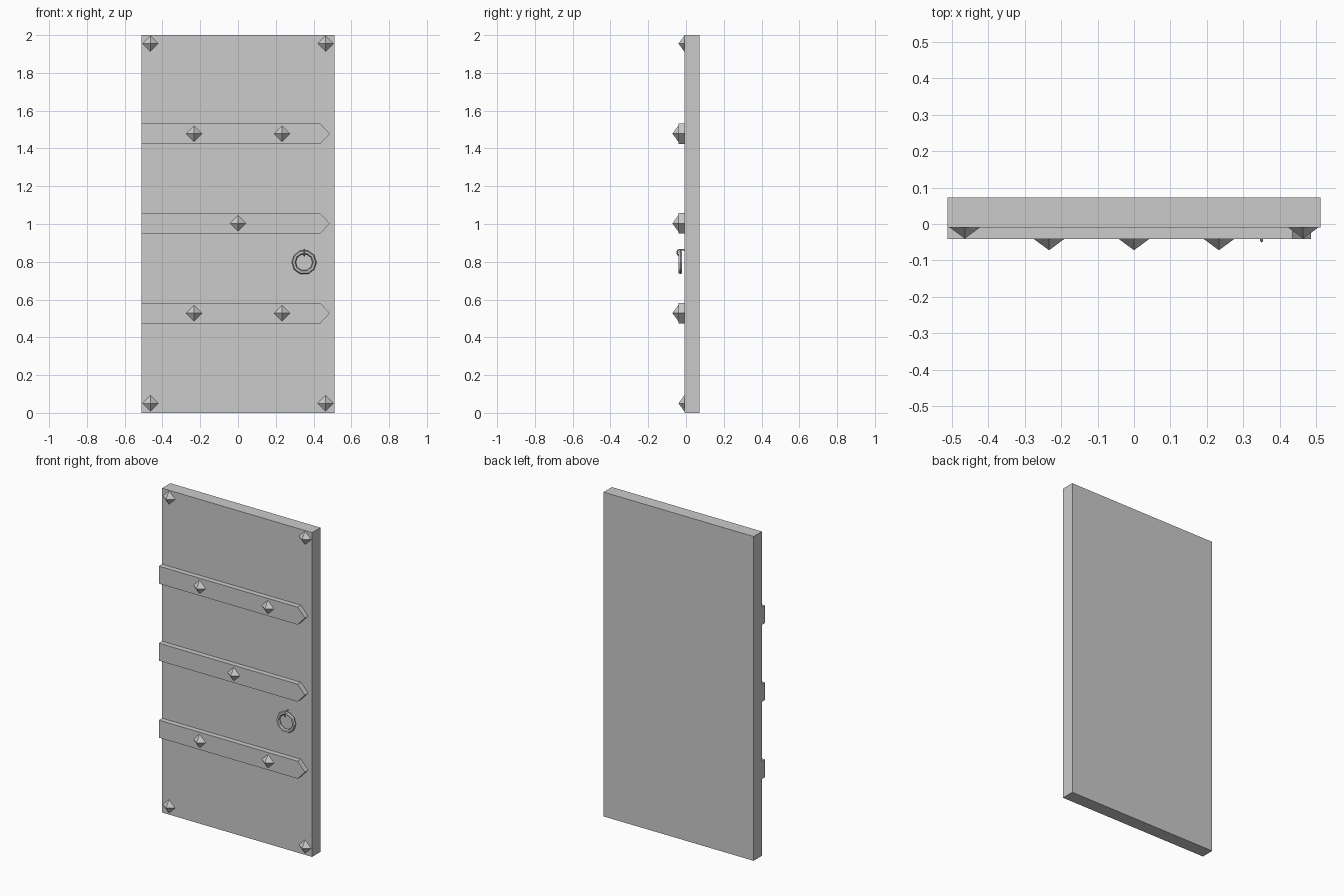
import bpy, bmesh
from math import pi
from mathutils import Vector

if "Cube" in bpy.data.objects:
    bpy.data.objects.remove(bpy.data.objects["Cube"])

FACE = -0.009      # front of the door slab
STRAP = -0.041     # front of the straps


def finish(name, bm):
    bmesh.ops.recalc_face_normals(bm, faces=bm.faces)
    me = bpy.data.meshes.new(name)
    bm.to_mesh(me)
    bm.free()
    ob = bpy.data.objects.new(name, me)
    bpy.context.collection.objects.link(ob)
    return ob


def plate(name, outline, y0, y1):
    """Extrude an x-z outline from y0 to y1."""
    bm = bmesh.new()
    f = bm.faces.new([bm.verts.new((x, y0, z)) for x, z in outline])
    ext = bmesh.ops.extrude_face_region(bm, geom=[f])
    bmesh.ops.translate(bm, vec=(0, y1 - y0, 0),
                        verts=[v for v in ext["geom"] if isinstance(v, bmesh.types.BMVert)])
    return finish(name, bm)


def stud(x, y, z):
    """Four-sided pyramid nail head pointing forward."""
    bpy.ops.mesh.primitive_cone_add(vertices=4, radius1=0.042, radius2=0, depth=0.031,
                                    location=(x, y - 0.0155, z), rotation=(pi / 2, 0, 0))
    bpy.context.object.name = "stud"


# Door slab
plate("door_slab", [(-0.512, 0), (0.512, 0), (0.512, 2), (-0.512, 2)], FACE, 0.072)

# Pointed iron straps with studs
for z, xs in ((1.478, (-0.233, 0.233)), (1.003, (0,)), (0.528, (-0.233, 0.233))):
    h = 0.054
    plate("strap", [(-0.512, z - h), (0.435, z - h), (0.486, z),
                    (0.435, z + h), (-0.512, z + h)], STRAP, FACE)
    for x in xs:
        stud(x, STRAP, z)

# Corner studs
for x in (-0.464, 0.464):
    for z in (0.051, 1.955):
        stud(x, FACE, z)

# Ring handle
bpy.ops.mesh.primitive_torus_add(major_segments=10, minor_segments=6, major_radius=0.055,
                                 minor_radius=0.011, location=(0.35, -0.030, 0.797),
                                 rotation=(pi / 2, 0, 0))
bpy.context.object.name = "ring_handle"

# Hook that holds the ring
cu = bpy.data.curves.new("ring_hook", "CURVE")
cu.dimensions = "3D"
cu.bevel_depth = 0.004
cu.bevel_resolution = 0
cu.use_fill_caps = True
path = [(FACE + 0.004, 0.862), (-0.036, 0.864), (-0.045, 0.859), (-0.047, 0.850),
        (-0.044, 0.838), (-0.036, 0.831)]
sp = cu.splines.new("POLY")
sp.points.add(len(path) - 1)
for p, (y, z) in zip(sp.points, path):
    p.co = (0.35, y, z, 1)
hook = bpy.data.objects.new("ring_hook", cu)
bpy.context.collection.objects.link(hook)
